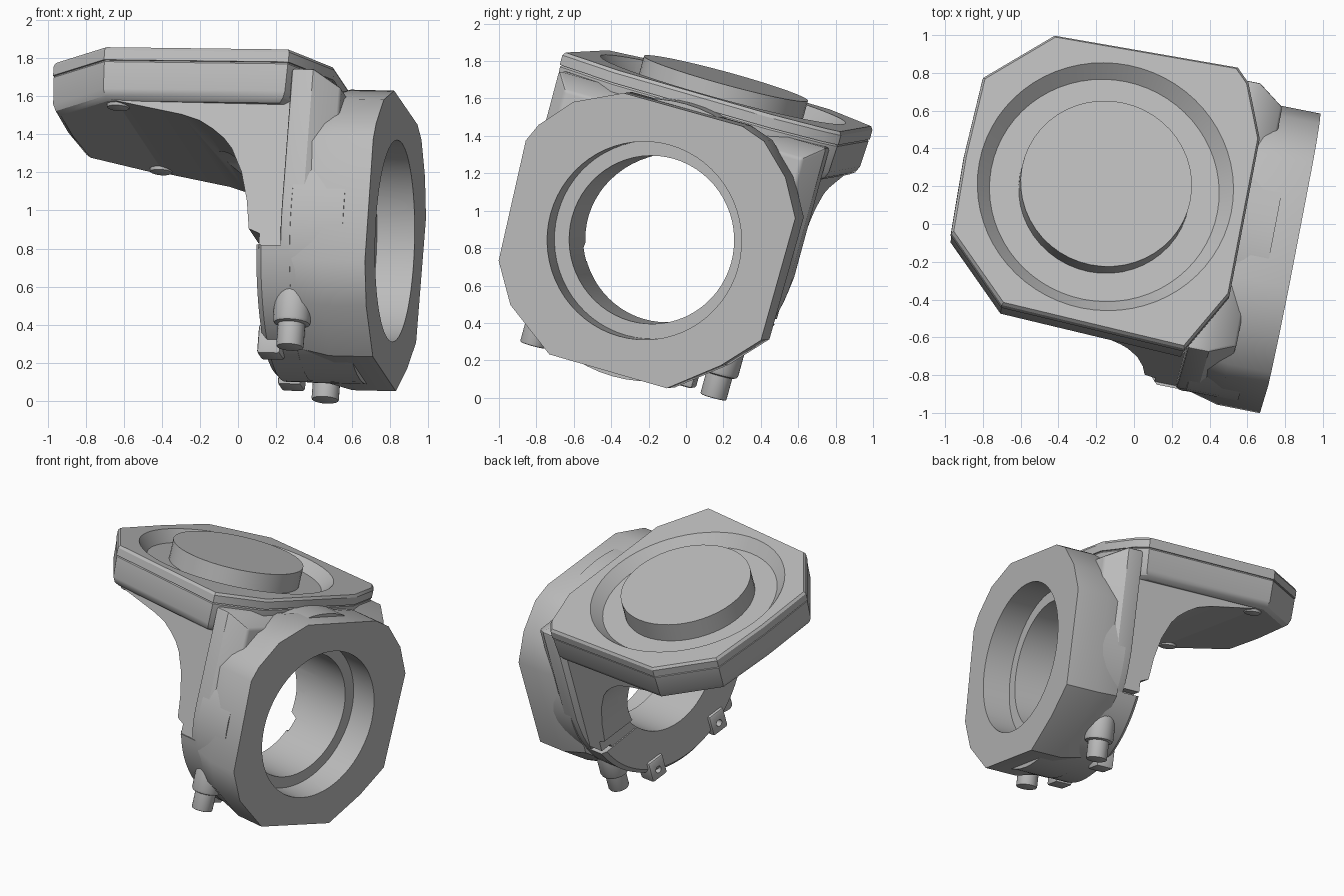
import bpy, bmesh
from math import cos, sin, pi, radians
from mathutils import Matrix, Vector

if "Cube" in bpy.data.objects:
    bpy.data.objects.remove(bpy.data.objects["Cube"], do_unlink=True)

# The whole casting sits tilted: right = bore axis, up = mounting plate normal
up = Vector((0.075, 0.263, 0.962)).normalized()
right = Vector((0.98, -0.195, -0.0225))
right = (right - up * right.dot(up)).normalized()
back = up.cross(right)
TILT = Matrix((right, back, up)).transposed().to_4x4()

MID = -0.29            # middle of the casting, front to back
AXLE = 0.811           # height of the bore axis
PLATE = (-0.225, MID)  # centre of the mounting plate
RING = (MID, AXLE)     # centre of the bore

grey = bpy.data.materials.new("cast_grey")
grey.use_nodes = True
grey.diffuse_color = (0.5, 0.5, 0.5, 1)
grey.node_tree.nodes["Principled BSDF"].inputs["Base Color"].default_value = (0.5, 0.5, 0.5, 1)

ORDER = {"right": lambda a, b, h: (h, a, b),
         "back": lambda a, b, h: (a, h, b),
         "up": lambda a, b, h: (a, b, h)}


def loft(name, outline, axis, levels, centre=(0, 0)):
    """Stack scaled copies of an outline along an axis; levels are (height, scale)."""
    bm = bmesh.new()
    rings = []
    for h, s in levels:
        rings.append([bm.verts.new(ORDER[axis](centre[0] + a * s, centre[1] + b * s, h))
                      for a, b in outline])
    n = len(outline)
    for low, high in zip(rings, rings[1:]):
        for i in range(n):
            j = (i + 1) % n
            bm.faces.new((low[i], low[j], high[j], high[i]))
    bm.faces.new(rings[0])
    bm.faces.new(rings[-1])
    bmesh.ops.recalc_face_normals(bm, faces=bm.faces)
    mesh = bpy.data.meshes.new(name)
    bm.to_mesh(mesh)
    bm.free()
    mesh.materials.append(grey)
    ob = bpy.data.objects.new(name, mesh)
    bpy.context.collection.objects.link(ob)
    ob.matrix_world = TILT
    return ob


def circle(r, n=48, start=0.0, sweep=2 * pi):
    return [(r * cos(start + sweep * i / n), r * sin(start + sweep * i / n)) for i in range(n)]


def cylinder(name, r, axis, lo, hi, centre, n=48):
    return loft(name, circle(r, n), axis, [(lo, 1), (hi, 1)], centre)


def box(name, a, b, axis, lo, hi, centre):
    return loft(name, [(-a, -b), (a, -b), (a, b), (-a, b)], axis, [(lo, 1), (hi, 1)], centre)


def bevel(ob, width, segments=2):
    mod = ob.modifiers.new("soft_edges", "BEVEL")
    mod.width, mod.segments = width, segments
    mod.limit_method, mod.angle_limit = "ANGLE", radians(35)


def cut(ob, cutter):
    mod = ob.modifiers.new("cut", "BOOLEAN")
    mod.operation, mod.solver, mod.object = "DIFFERENCE", "EXACT", cutter


# Cutters for the bore and the dish
bore = cylinder("bore_cutter", 0.45, "right", -0.8, 1.2, RING, 64)
counterbore = cylinder("counterbore_cutter", 0.53, "right", 0.63, 1.2, RING, 64)
dish = loft("dish_cutter", circle(0.61, 64), "up", [(1.55, 1), (1.626, 1.115), (1.7, 1.23)], PLATE)
cutters = [bore, counterbore, dish]

# Mounting plate: thin lip over a deeper housing
plate_outline = [(-0.42, -0.745), (0.575, -0.785), (0.755, -0.45), (0.755, 0.43),
                 (0.64, 0.72), (0.57, 0.79), (-0.415, 0.765), (-0.745, 0.46),
                 (-0.765, 0.02), (-0.755, -0.41)]
lip = loft("plate_lip", plate_outline, "up", [(1.555, 1), (1.608, 1), (1.626, 0.985)], PLATE)
cut(lip, dish)
housing = loft("plate_housing", plate_outline, "up",
               [(1.345, 0.93), (1.365, 0.965), (1.4, 0.985), (1.545, 0.995), (1.56, 0.98)], PLATE)
cut(housing, dish)
puck = cylinder("plate_boss", 0.455, "up", 1.5, 1.688, PLATE, 48)

# Curved web joining plate and ring
web_profile = [(-0.6, 1.35), (-0.22, 1.28), (-0.12, 1.25), (-0.044, 1.205),
               (0.02, 1.155), (0.066, 1.1), (0.127, 0.975), (0.168, 0.82), (0.19, 0.665),
               (0.25, 0.64), (0.25, 0.56), (0.42, 0.56), (0.42, 1.46), (-0.6, 1.46)]
web = loft("curved_web", web_profile, "back", [(MID - 0.7, 1), (MID + 0.7, 1)])
cut(web, bore)

# Upright wall: square at the top, rounded below, sloping into the collar
wall_outline = [(0.755, 0.72), (-0.755, 0.72)] + circle(0.75, 32, pi, pi) + [(0.755, 0)]
wall = loft("upright_wall", wall_outline, "right", [(0.365, 1), (0.48, 1), (0.62, 0.89)], RING)
bevel(wall, 0.015)
cut(wall, bore)

# Round body behind the collar, narrower at the rear, with a full lower skirt
body = loft("ring_body", circle(0.756, 64), "right",
            [(0.25, 0.88), (0.39, 0.9), (0.42, 1), (0.7, 1)], RING)
cut(body, bore)
cut(body, counterbore)
skirt = loft("lower_skirt", circle(0.753, 40, pi + 0.32, pi - 0.64), "right",
             [(0.235, 0.96), (0.265, 1), (0.5, 1)], RING)
cut(skirt, bore)

# Eight-sided collar with softened corners and a stepped bore
collar_outline = [(-0.32, 0.73), (0.35, 0.735), (0.486, 0.69), (0.65, 0.535), (0.76, 0.34),
                  (0.755, -0.34), (0.58, -0.53), (0.33, -0.727), (-0.335, -0.727),
                  (-0.61, -0.53), (-0.735, -0.32), (-0.765, 0.34), (-0.72, 0.44), (-0.57, 0.61)]
collar = loft("octagon_collar", collar_outline, "right",
              [(0.42, 0.94), (0.6, 1), (0.832, 1)], RING)
cut(collar, bore)
cut(collar, counterbore)

# Mirrored parts: plate pads, bolts with seats, drilled lugs
for side in (-1, 1):
    pad = cylinder("plate_pad", 0.06, "up", 1.325, 1.4, (PLATE[0] - 0.35, MID + side * 0.62), 16)
    bevel(pad, 0.01)
    bolt = cylinder("lower_bolt", 0.072, "up", 0.075, 0.4, (0.42, MID + side * 0.51), 24)
    bevel(bolt, 0.008)
    seat = cylinder("bolt_seat", 0.1, "up", 0.2, 0.45, (0.42, MID + side * 0.51), 24)
    bevel(seat, 0.02)
    lug = box("drilled_lug", 0.07, 0.08, "right", 0.215, 0.34, (MID + side * 0.3, 0.16))
    hole = cylinder("lug_hole_cutter", 0.025, "right", 0.1, 0.27, (MID + side * 0.3, 0.15), 16)
    bevel(lug, 0.015)
    cut(lug, hole)
    cutters.append(hole)

# Bake the cuts, drop the helpers, shade smooth with sharp edges kept
bpy.context.view_layer.update()
graph = bpy.context.evaluated_depsgraph_get()
solids = [o for o in bpy.context.collection.objects
          if o.type == "MESH" and o.data.materials and o.data.materials[0] == grey and o not in cutters]
baked = [(o, bpy.data.meshes.new_from_object(o.evaluated_get(graph))) for o in solids]
for ob, mesh in baked:
    ob.modifiers.clear()
    ob.data = mesh
for helper in cutters:
    bpy.data.objects.remove(helper, do_unlink=True)
bpy.ops.object.select_all(action="DESELECT")
for ob in solids:
    ob.select_set(True)
bpy.context.view_layer.objects.active = solids[0]
bpy.ops.object.shade_smooth_by_angle(angle=radians(30))
